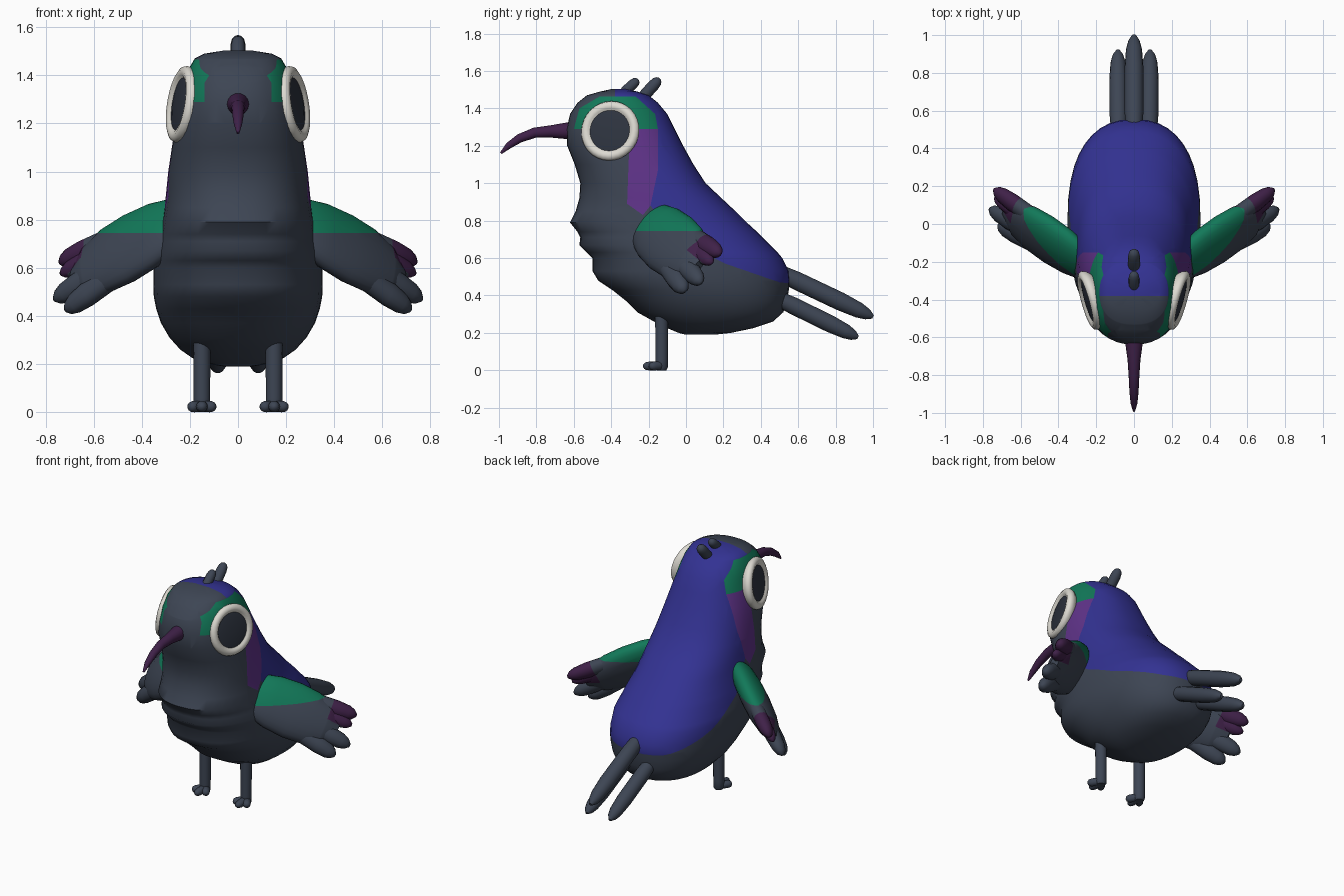
import bpy, bmesh, math
from mathutils import Vector

cube = bpy.data.objects.get("Cube")
if cube:
    bpy.data.objects.remove(cube, do_unlink=True)


def material(name, rgb):
    m = bpy.data.materials.new(name)
    m.use_nodes = True
    m.diffuse_color = (*rgb, 1)
    bsdf = next(n for n in m.node_tree.nodes if n.type == 'BSDF_PRINCIPLED')
    bsdf.inputs["Base Color"].default_value = (*rgb, 1)
    bsdf.inputs["Roughness"].default_value = 0.7
    return m


slate = material("slate", (.047, .06, .088))
blue = material("royal blue", (.033, .032, .29))
green = material("emerald", (.006, .19, .1))
violet = material("violet", (.115, .033, .25))
plum = material("dark plum", (.05, .015, .065))
white = material("off white", (.72, .70, .64))
pupil_dark = material("pupil", (.027, .034, .05))


def loft(bm, rings):
    """Skin a list of rings and cap both ends."""
    loops = [[bm.verts.new(p) for p in ring] for ring in rings]
    for a, b in zip(loops, loops[1:]):
        for i in range(len(a)):
            j = (i + 1) % len(a)
            bm.faces.new((a[i], a[j], b[j], b[i]))
    bm.faces.new(loops[0][::-1])
    bm.faces.new(loops[-1])


def tube(bm, points, radii, side=(1, 0, 0), squash=1, axis=None, seg=14):
    """Elliptical rings along a path; squash flattens across the side direction."""
    points = [Vector(p) for p in points]
    rings = []
    for i, (p, r) in enumerate(zip(points, radii)):
        t = axis or points[min(i + 1, len(points) - 1)] - points[max(i - 1, 0)]
        t = t.normalized()
        u = Vector(side)
        u = (u - t * u.dot(t)).normalized()
        v = t.cross(u)
        rings.append([p + r * (u * math.cos(a) + v * squash * math.sin(a))
                      for a in (math.tau * k / seg for k in range(seg))])
    loft(bm, rings)


def feather(bm, start, end, r, side=(1, 0, 0), squash=1):
    """Straight round-ended feather."""
    start, end = Vector(start), Vector(end)
    shape = ((0, .75), (.3, 1), (.7, 1), (.87, .85), (.95, .6), (1, .2))
    tube(bm, [start.lerp(end, f) for f, _ in shape],
         [r * k for _, k in shape], side, squash)


def finish(name, bm, mats, mirror=False):
    bmesh.ops.recalc_face_normals(bm, faces=bm.faces)
    mesh = bpy.data.meshes.new(name)
    bm.to_mesh(mesh)
    bm.free()
    for m in mats:
        mesh.materials.append(m)
    ob = bpy.data.objects.new(name, mesh)
    bpy.context.collection.objects.link(ob)
    bpy.ops.object.select_all(action='DESELECT')
    ob.select_set(True)
    bpy.context.view_layer.objects.active = ob
    bpy.ops.object.shade_smooth_by_angle(angle=math.radians(55))
    if mirror:
        ob.modifiers.new("Mirror", 'MIRROR')
    return ob


def cut(bm, co, no, faces=None):
    faces = list(faces or bm.faces)
    geom = set(faces)
    for f in faces:
        geom.update(f.edges)
        geom.update(f.verts)
    bmesh.ops.bisect_plane(bm, geom=list(geom), dist=1e-5, plane_co=co, plane_no=no)


def inside(poly, y, z):
    hit = False
    for (ay, az), (by, bz) in zip(poly, poly[1:] + poly[:1]):
        if (az > z) != (bz > z) and y < ay + (z - az) * (by - ay) / (bz - az):
            hit = not hit
    return hit


def paint(bm, poly, index, min_x=0):
    """Cut a side-on outline through the mesh and colour what lies inside it."""
    pad = .1
    for (ay, az), (by, bz) in zip(poly, poly[1:] + poly[:1]):
        near = []
        for f in bm.faces:
            c = f.calc_center_median()
            if (min(ay, by) - pad < c.y < max(ay, by) + pad
                    and min(az, bz) - pad < c.z < max(az, bz) + pad):
                near.append(f)
        if near:
            cut(bm, (0, ay, az), Vector((0, az - bz, by - ay)).normalized(), near)
    for f in bm.faces:
        c = f.calc_center_median()
        if abs(c.x) >= min_x and inside(poly, c.y, c.z):
            f.material_index = index


# Body: height, front, back, half width
sections = (
    (.19, 0, .15, .06), (.2, -.04, .24, .12), (.225, -.1, .36, .19),
    (.26, -.17, .465, .24), (.31, -.26, .52, .285), (.37, -.32, .54, .32),
    (.43, -.395, .55, .34), (.48, -.47, .555, .35), (.53, -.5, .55, .352),
    (.6, -.5, .515, .352), (.63, -.53, .49, .348), (.67, -.57, .45, .34),
    (.71, -.565, .41, .332), (.74, -.58, .38, .325), (.79, -.62, .325, .315),
    (.85, -.59, .265, .305), (.92, -.57, .19, .298), (1, -.565, .105, .29),
    (1.1, -.595, .04, .275), (1.2, -.635, -.015, .26), (1.29, -.638, -.06, .24),
    (1.37, -.62, -.1, .22), (1.43, -.58, -.15, .203), (1.47, -.53, -.2, .18),
    (1.49, -.46, -.26, .14), (1.503, -.4, -.32, .06))


def power(v):
    return math.copysign(abs(v) ** .85, v)


bm = bmesh.new()
turn = [math.tau * k / 40 for k in range(40)]
loft(bm, [[Vector((w * power(math.cos(a)),
                   (front + back) / 2 + (back - front) / 2 * power(math.sin(a)), z))
           for a in turn] for z, front, back, w in sections])
paint(bm, [(-.38, 1.6), (-.38, 1.4), (-.15, 1.29), (-.15, 1.07), (-.19, .88),
           (-.05, .7), (.21, .57), (.5, .47), (.7, .45), (.7, 1.6)], 1)
paint(bm, [(-.6, 1.29), (-.57, 1.4), (-.46, 1.465), (-.27, 1.465),
           (-.165, 1.37), (-.15, 1.29)], 2, .12)
paint(bm, [(-.3, 1.29), (-.15, 1.29), (-.15, 1.07), (-.19, .88), (-.23, .83),
           (-.315, .89)], 3, .1)
finish("body", bm, (slate, blue, green, violet))

# Beak
bm = bmesh.new()
tube(bm, [(0, -.58, 1.28), (0, -.64, 1.28), (0, -.72, 1.277), (0, -.81, 1.27),
          (0, -.89, 1.24), (0, -.95, 1.2), (0, -.99, 1.16)],
     (.05, .045, .034, .028, .024, .018, .006))
finish("beak", bm, [plum])

# Crest
bm = bmesh.new()
feather(bm, (0, -.35, 1.47), (0, -.255, 1.555), .028)
feather(bm, (0, -.25, 1.44), (0, -.14, 1.56), .032)
finish("crest", bm, [slate])

# Tail
bm = bmesh.new()
feather(bm, (0, .42, .56), (0, 1, .285), .05)
finish("tail_center_feather", bm, [slate])
bm = bmesh.new()
feather(bm, (.08, .42, .42), (.085, .92, .175), .047)
finish("tail_side_feathers", bm, [slate], True)

# Eyes
look = Vector((1, -.28, .16)).normalized()
eye = Vector((.235, -.405, 1.28))
rim = ((-.06, .12), (-.02, .155), (0, .161), (.015, .155), (.024, .138),
       (.019, .118), (.004, .105))
pupil = ((-.01, .112), (.01, .11), (.015, .08), (.017, .02))
for name, profile, mat in (("eye_rings", rim, white), ("pupils", pupil, pupil_dark)):
    bm = bmesh.new()
    tube(bm, [eye + look * h for h, _ in profile], [r for _, r in profile],
         (0, 0, 1), axis=look, seg=32)
    finish(name, bm, [mat], True)

# Wings: s runs from shoulder to tip, v across the blade
root = Vector((.27, -.2, .78))
along = Vector((.76, .49, -.41)).normalized()
across = Vector((0, .64, .77)).normalized()


def on_wing(s, v):
    return root + along * s + across * v


bm = bmesh.new()
blade = ((-.04, .09), (.02, .14), (.11, .165), (.24, .175), (.36, .165),
         (.46, .13), (.54, .05))
tube(bm, [on_wing(s, 0) for s, _ in blade], [r for _, r in blade],
     across, .45, along, 24)
for v0, s1, v1, r in ((-.08, .585, -.15, .055), (-.02, .645, -.06, .055),
                      (.05, .61, .06, .045), (.09, .615, .125, .052)):
    feather(bm, on_wing(.2, v0), on_wing(s1, v1), r, across, .85)
green_height, tip_start, tip_edge = .745, .45, .025
cut(bm, (0, 0, green_height), (0, 0, 1))
cut(bm, on_wing(tip_start, 0), along)
cut(bm, on_wing(0, tip_edge), across)
for f in bm.faces:
    c = f.calc_center_median()
    d = c - root
    if d.dot(along) > tip_start and d.dot(across) > tip_edge:
        f.material_index = 2
    elif c.z > green_height and d.dot(along) < tip_start:
        f.material_index = 1
finish("wings", bm, (slate, green, plum), True)

# Legs and toes
bm = bmesh.new()
tube(bm, [(.15, -.13, z) for z in (.32, .06, .015, 0)], (.036, .034, .034, .025))
for x, y in ((.1, -.195), (.15, -.23), (.2, -.195)):
    feather(bm, (.15, -.12, .025), (x, y, .022), .024)
finish("legs", bm, [slate], True)
